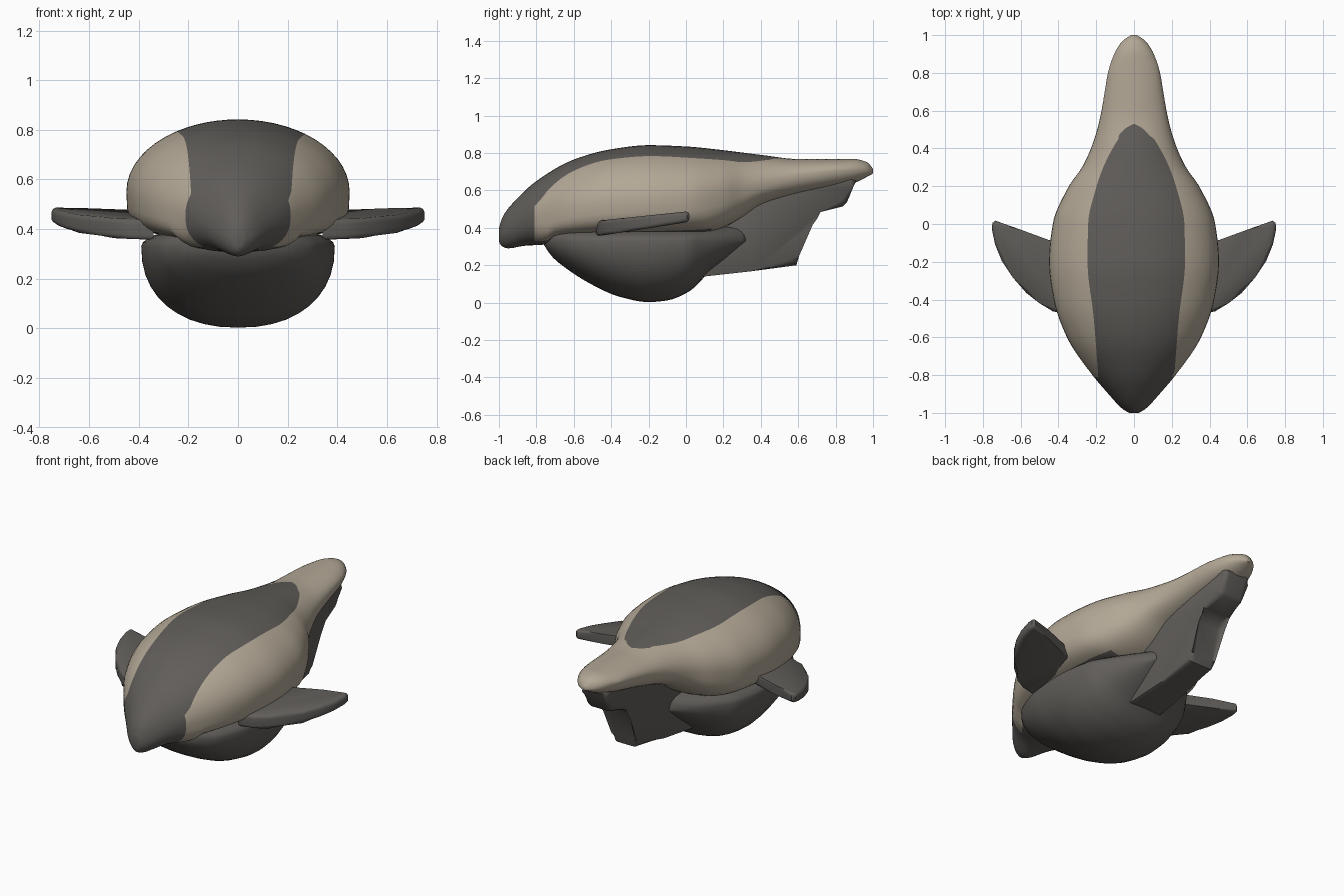
import bpy, bmesh, math

if "Cube" in bpy.data.objects:
    bpy.data.objects.remove(bpy.data.objects["Cube"])


def material(name, rgb):
    m = bpy.data.materials.new(name)
    m.diffuse_color = (*rgb, 1)
    m.use_nodes = True
    m.node_tree.nodes["Principled BSDF"].inputs["Base Color"].default_value = m.diffuse_color
    return m


PALE = material("pale hull", (0.45, 0.39, 0.305))
DARK = material("dark grey", (0.118, 0.110, 0.101))


def curve(table):
    """Smooth monotone interpolation through (y, value) pairs."""
    n = len(table)
    d = [(table[i+1][1] - table[i][1]) / (table[i+1][0] - table[i][0]) for i in range(n - 1)]
    m = [d[0]] + [2*a*b/(a+b) if a*b > 0 else 0 for a, b in zip(d, d[1:])] + [d[-1]]

    def f(y):
        y = min(max(y, table[0][0]), table[-1][0])
        i = max(k for k in range(n - 1) if table[k][0] <= y)
        h = table[i+1][0] - table[i][0]
        t = (y - table[i][0]) / h
        return (table[i][1]*(1+2*t)*(1-t)**2 + h*m[i]*t*(1-t)**2
                + table[i+1][1]*t*t*(3-2*t) + h*m[i+1]*t*t*(t-1))
    return f


def finish(name, bm, mats, angle=50):
    bmesh.ops.recalc_face_normals(bm, faces=bm.faces)
    me = bpy.data.meshes.new(name)
    bm.to_mesh(me)
    bm.free()
    ob = bpy.data.objects.new(name, me)
    bpy.context.collection.objects.link(ob)
    for m in mats:
        me.materials.append(m)
    bpy.ops.object.select_all(action='DESELECT')
    ob.select_set(True)
    bpy.context.view_layer.objects.active = ob
    bpy.ops.object.shade_smooth_by_angle(angle=math.radians(angle))
    return ob


N1, N2, N3 = 6, 8, 10   # segments: stripe, flank, underside


def loft(name, ys, width, top, mid, bottom, power, stripe, mats, paint):
    bm = bmesh.new()
    rings = []
    for y in ys:
        w, t, m, b, e = (f(y) for f in (width, top, mid, bottom, power))

        def half(side):
            s = math.asin(min(0.95, max(0.01, stripe(y, side) / w)))
            angs = [s*i/N1 for i in range(N1)] + [s + (math.pi/2 - s)*i/N2 for i in range(N2)]
            pts = [(side*w*math.sin(a), y, m + (t-m)*math.cos(a)) for a in angs]
            for i in range(N3 + 1):
                a = math.pi/2*i/N3
                c = max(0, math.cos(a)) if i < N3 else 0
                pts.append((side*w*c**(2/e), y, m - (m-b)*math.sin(a)**(2/e)))
            return pts
        rings.append([bm.verts.new(p) for p in half(1) + half(-1)[-2:0:-1]])
    n = len(rings[0])
    for k in range(len(ys) - 1):
        for i in range(n):
            j = (i + 1) % n
            f = bm.faces.new((rings[k][i], rings[k][j], rings[k+1][j], rings[k+1][i]))
            f.material_index = paint((ys[k] + ys[k+1]) / 2, min(i, n - 1 - i))
    for r, y in ((rings[0], ys[0]), (rings[-1], ys[-1])):
        bm.faces.new(r).material_index = paint(y, N1)
    return finish(name, bm, mats)


# Upper hull with painted back stripe and dark nose
stripe_w = curve([(-0.82, .20), (-.5, .225), (-.2, .258), (0, .255), (.2, .21),
                  (.3, .175), (.4, .125), (.47, .08), (.51, .04), (.53, .002)])


def hull_stripe(y, side):
    if y > .53:
        return (y - .53) * .4 + .002
    return stripe_w(y) + (side * .012 if y < .45 else 0)


def hull_paint(y, i):
    if y < -.81 or (i < N1 and y < .53):
        return 1
    return 1 if i > N1 + N2 + 5 and y < .15 else 0   # nose underside


ys = [-1, -.995, -.985, -.97, -.95, -.92, -.89, -.85, -.81]
ys += [-.81 + 1.26*i/36 for i in range(1, 37)]
ys += [.47, .49, .505, .515, .523, .53, .55, .58] + [.58 + .3*i/8 for i in range(1, 9)]
ys += [.91, .94, .96, .975, .987, .995, 1]
loft("upper_hull", ys,
     curve([(-1, .025), (-.98, .06), (-.9, .135), (-.8, .22), (-.6, .355), (-.4, .425), (-.2, .45),
            (0, .43), (.2, .345), (.3, .275), (.4, .228), (.5, .195), (.6, .172), (.7, .155),
            (.8, .138), (.9, .105), (.97, .06), (1, .015)]),
     curve([(-1, .40), (-.98, .46), (-.9, .56), (-.8, .65), (-.6, .765), (-.4, .82), (-.2, .842),
            (0, .835), (.2, .815), (.4, .79), (.6, .768), (.9, .768), (.97, .75), (1, .715)]),
     curve([(-1, .36), (-.8, .46), (-.4, .54), (0, .56), (.3, .61), (.6, .68), (.9, .71), (1, .70)]),
     curve([(-1, .33), (-.99, .305), (-.95, .29), (-.86, .305), (-.75, .31), (-.7, .345), (-.5, .355),
            (.1, .37), (.2, .40), (.3, .455), (.4, .52), (.6, .575), (.8, .615), (.9, .64), (1, .69)]),
     curve([(-1, 1.7), (-.85, 2.2), (-.7, 3.6), (.1, 3.6), (.4, 2.6), (1, 2)]),
     hull_stripe, [PALE, DARK], hull_paint)

# Rounded belly under the hull
flat = lambda y: .42
loft("belly", [-.76 + 1.08*i/44 for i in range(45)],
     curve([(-.76, .09), (-.74, .16), (-.68, .25), (-.6, .315), (-.4, .375), (-.2, .39), (0, .36),
            (.1, .30), (.2, .22), (.32, .10)]),
     flat, lambda y: .33,
     curve([(-.76, .31), (-.72, .25), (-.65, .19), (-.5, .095), (-.35, .03), (-.2, .003), (-.1, .012),
            (0, .05), (.06, .095), (.1, .14), (.2, .22), (.32, .32)]),
     lambda y: 2.25, lambda y, s: .05, [DARK], lambda y, i: 0)


def slab(name, outline, place, bevel):
    """Closed plate: place(point, side) gives the 3D position on each face."""
    bm = bmesh.new()
    a, b = ([bm.verts.new(place(p, s)) for p in outline] for s in (-1, 1))
    bm.faces.new(a)
    bm.faces.new(b[::-1])
    n = len(a)
    for i in range(n):
        bm.faces.new((a[i], b[i], b[(i+1) % n], a[(i+1) % n]))
    rim = [e for e in bm.edges if (e.verts[0] in a) == (e.verts[1] in a)]
    bmesh.ops.bevel(bm, geom=rim, offset=bevel, segments=4, profile=.5, affect='EDGES')
    return finish(name, bm, [DARK], 40)


# Stepped tail keel, thicker towards the belly and the hull
keel = [(-.05, .13), (.1, .14), (.35, .168), (.59, .2), (.605, .25), (.65, .43), (.68, .47),
        (.72, .485), (.84, .515), (.86, .535), (.895, .62), (.91, .65), (.88, .68),
        (.6, .66), (.3, .58), (-.05, .5)]
slab("tail_keel", keel,
     lambda p, s: (s * (.085 + .07*max(0, .45 - p[0]) + .06*max(0, p[1] - .3) - .10*max(0, p[0] - .7)),
                   p[0], p[1]), .03)

# Swept side fins, tilted up towards the rear
fin = [(.34, -.48), (.43, -.462), (.5, -.42), (.57, -.365), (.64, -.285), (.70, -.195), (.735, -.11),
       (.752, -.03), (.75, .005), (.735, .018), (.6, -.03), (.45, -.085), (.34, -.11)]
for side, label in ((1, "right_fin"), (-1, "left_fin")):
    slab(label, fin,
         lambda p, s: (side*p[0], p[1], .458 + .13*p[1] + s*(.029 - .026*p[1])), .02)
